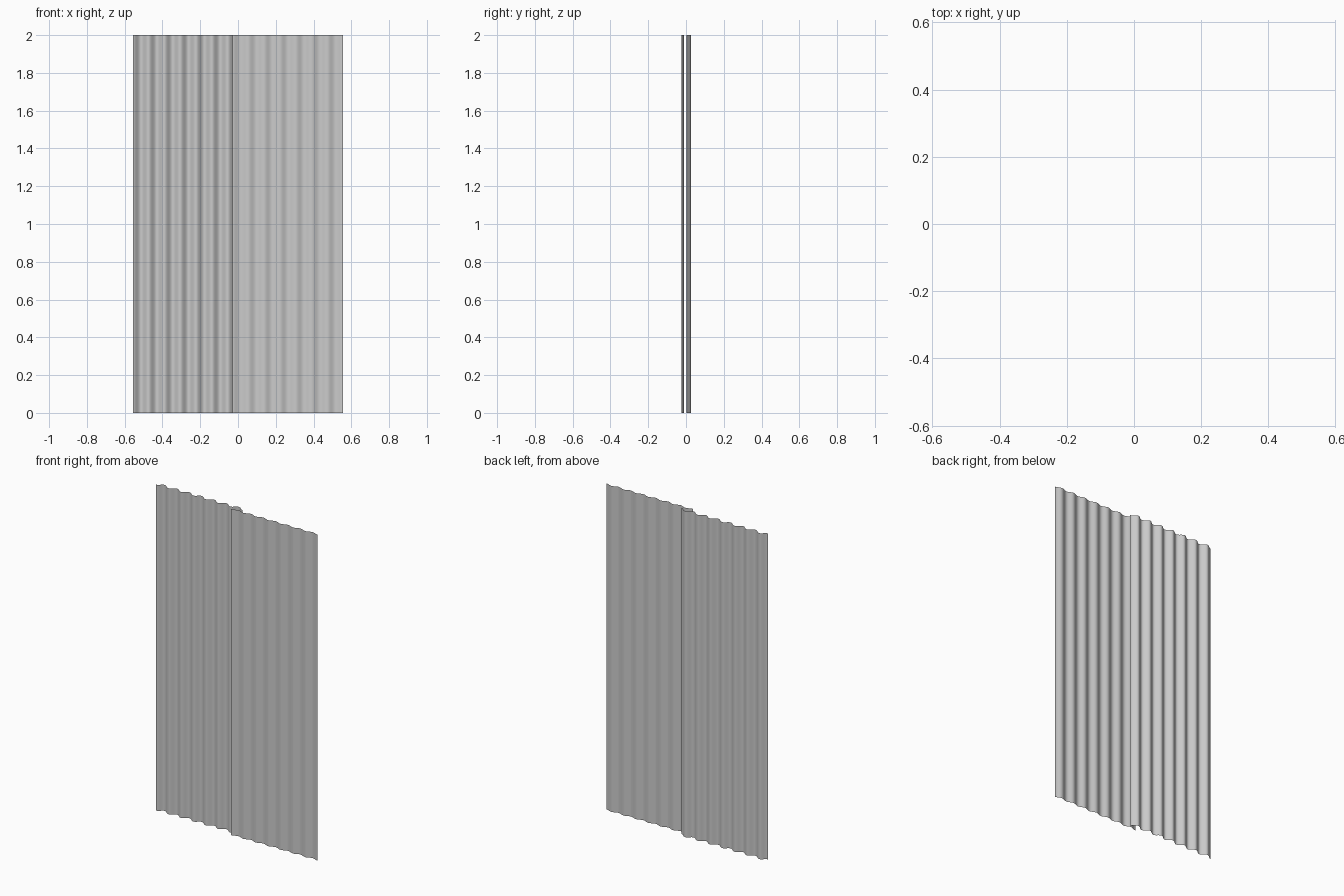
import bpy
import bmesh
import math

# Remove the default cube
cube = bpy.data.objects.get("Cube")
if cube:
    bpy.data.objects.remove(cube, do_unlink=True)

# Galvanised sheet colour
metal = bpy.data.materials.new("light_grey_metal")
metal.use_nodes = True
grey = (0.6, 0.6, 0.6, 1.0)
metal.diffuse_color = grey
metal.node_tree.nodes["Principled BSDF"].inputs["Base Color"].default_value = grey

HEIGHT = 2.0
WIDTH = 0.587
WAVES = 7
STEPS = 16  # segments per wave


def corrugated_sheet(name, left, trough, depth):
    """Sweep a wave profile upward; the wave starts and ends in a trough."""
    bm = bmesh.new()
    count = WAVES * STEPS
    profile = []
    for i in range(count + 1):
        wave = (1 - math.cos(math.tau * i / STEPS)) / 2
        profile.append(bm.verts.new((left + WIDTH * i / count, trough + depth * wave, 0)))
    edges = [bm.edges.new(pair) for pair in zip(profile, profile[1:])]
    swept = bmesh.ops.extrude_edge_only(bm, edges=edges)["geom"]
    top = [v for v in swept if isinstance(v, bmesh.types.BMVert)]
    bmesh.ops.translate(bm, verts=top, vec=(0, 0, HEIGHT))

    # Face the sheet toward the front
    bm.normal_update()
    bmesh.ops.reverse_faces(bm, faces=[f for f in bm.faces if f.normal.y > 0])
    for face in bm.faces:
        face.smooth = True

    mesh = bpy.data.meshes.new(name)
    bm.to_mesh(mesh)
    bm.free()
    mesh.materials.append(metal)
    sheet = bpy.data.objects.new(name, mesh)
    bpy.context.collection.objects.link(sheet)
    return sheet


# Deeply waved sheet behind, shallower one overlapping it in front
corrugated_sheet("right_deep_sheet", -0.557, 0.002, 0.024)
corrugated_sheet("left_shallow_sheet", -0.03, -0.024, 0.013)
